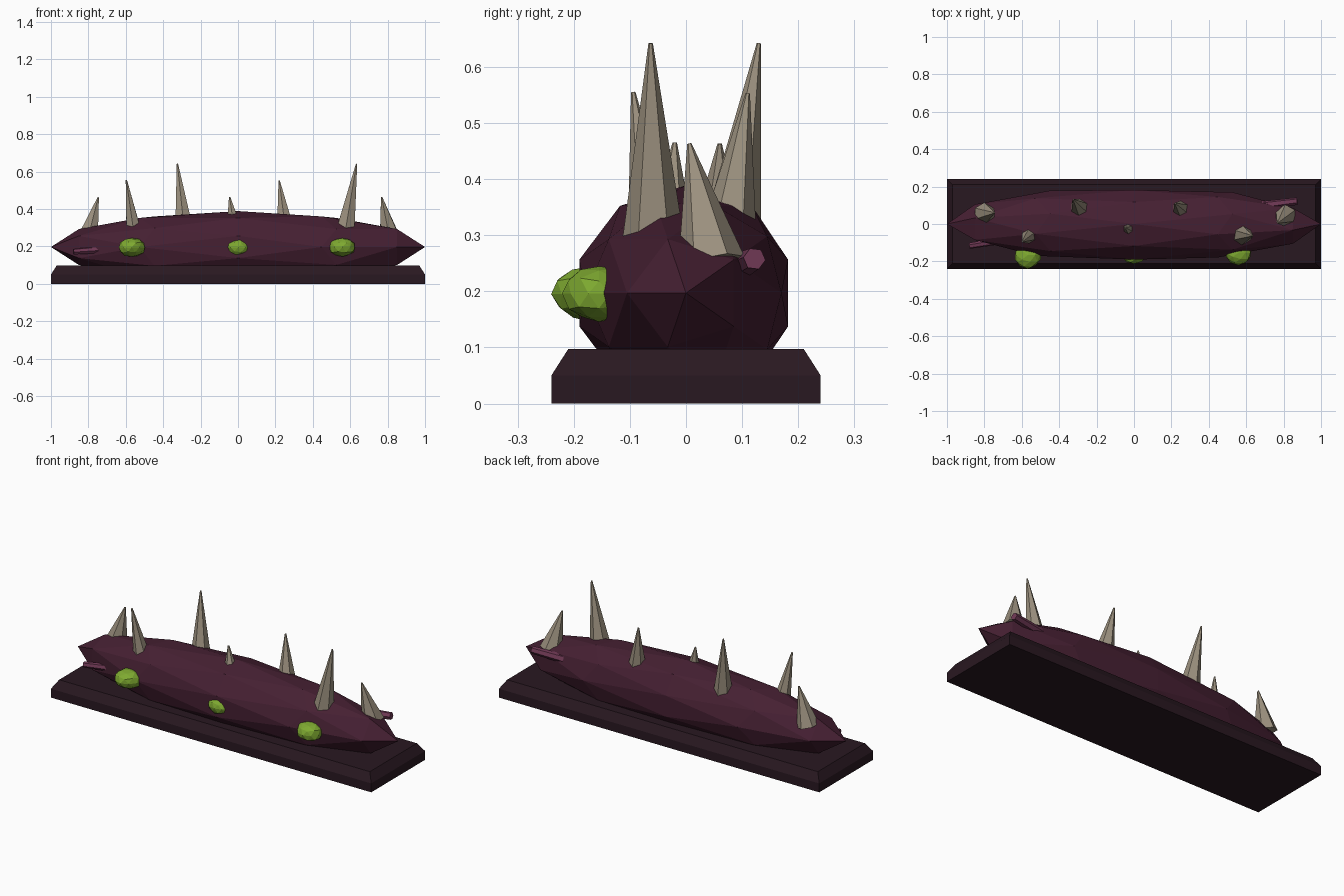
import bpy, bmesh, math, random
from mathutils import Vector, Matrix

if "Cube" in bpy.data.objects:
    bpy.data.objects.remove(bpy.data.objects["Cube"])

random.seed(4)


def material(name, rgb):
    m = bpy.data.materials.new(name)
    m.diffuse_color = (*rgb, 1)
    m.use_nodes = True
    m.node_tree.nodes["Principled BSDF"].inputs["Base Color"].default_value = m.diffuse_color
    return m


DARK = material("dark_stone", (0.022, 0.009, 0.015))
FLESH = material("flesh", (0.06, 0.014, 0.032))
BONE = material("bone", (0.33, 0.28, 0.21))
GREEN = material("slime", (0.21, 0.40, 0.03))
VEIN = material("vein", (0.16, 0.04, 0.09))


def finish(bm, name, mat):
    bmesh.ops.recalc_face_normals(bm, faces=bm.faces)
    me = bpy.data.meshes.new(name)
    bm.to_mesh(me)
    bm.free()
    me.materials.append(mat)
    ob = bpy.data.objects.new(name, me)
    bpy.context.collection.objects.link(ob)
    return ob


def taper(name, a, b, r1, r2, sides, mat):
    """Straight tapered prism from point a to point b."""
    a, b = Vector(a), Vector(b)
    d = b - a
    bm = bmesh.new()
    bmesh.ops.create_cone(bm, cap_ends=True, segments=sides, radius1=r1, radius2=r2, depth=d.length)
    rot = Vector((0, 0, 1)).rotation_difference(d).to_matrix().to_4x4()
    bm.transform(Matrix.Translation((a + b) / 2) @ rot)
    return finish(bm, name, mat)


# Plinth: slab with a chamfered upper rim
bm = bmesh.new()
rings = []
for hx, hy, z in ((1, .24, 0), (1, .24, .05), (.97, .21, .097)):
    rings.append([bm.verts.new((sx * hx, sy * hy, z))
                  for sx, sy in ((-1, -1), (1, -1), (1, 1), (-1, 1))])
for lo, hi in zip(rings, rings[1:]):
    for i in range(4):
        j = (i + 1) % 4
        bm.faces.new((lo[i], lo[j], hi[j], hi[i]))
bm.faces.new(rings[0][::-1])
bm.faces.new(rings[-1])
finish(bm, "plinth", DARK)

# Body: stretched low-poly ball with its poles at the two pointed ends
bm = bmesh.new()
bmesh.ops.create_icosphere(bm, subdivisions=2, radius=1)
turn = Matrix.Rotation(math.radians(18), 3, 'X')
for v in bm.verts:
    p = turn @ Vector((v.co.z, -v.co.y, v.co.x))
    v.co = (p.x, max(-.2, min(.182, p.y * .2)), max(.015, .197 + p.z * .192))
finish(bm, "body", FLESH)

# Bone spikes: base centre, tip, base radius
spikes = [
    ((-.80, .055, .255), (-.747, .06, .463), .06),
    ((-.553, -.055, .25), (-.597, -.094, .555), .05),
    ((-.287, .078, .28), (-.324, .13, .642), .056),
    ((-.02, -.03, .29), (-.045, -.02, .465), .047),
    ((.255, .073, .28), (.22, .11, .553), .054),
    ((.572, -.058, .272), (.634, -.063, .642), .058),
    ((.81, .045, .252), (.768, .006, .463), .06),
]
for i, (a, b, r) in enumerate(spikes):
    taper(f"spike_{i + 1}", a, b, r, .004, 6, BONE)

# Slime blisters along the front
for i, (c, s) in enumerate((((-.568, -.167, .195), (.073, .072, .052)),
                            ((0, -.152, .195), (.07, .065, .05)),
                            ((.558, -.155, .196), (.074, .066, .052)))):
    bm = bmesh.new()
    bmesh.ops.create_icosphere(bm, subdivisions=2, radius=1)
    for v in bm.verts:
        k = random.uniform(.93, 1.03)
        v.co = [c[n] + v.co[n] * s[n] * k for n in range(3)]
    finish(bm, f"blister_{i + 1}", GREEN)

# Vein stubs poking out near each end
taper("vein_left", (-.60, -.07, .192), (-.88, -.117, .172), .022, .016, 6, VEIN)
taper("vein_right", (.58, .085, .24), (.873, .122, .258), .026, .02, 6, VEIN)
